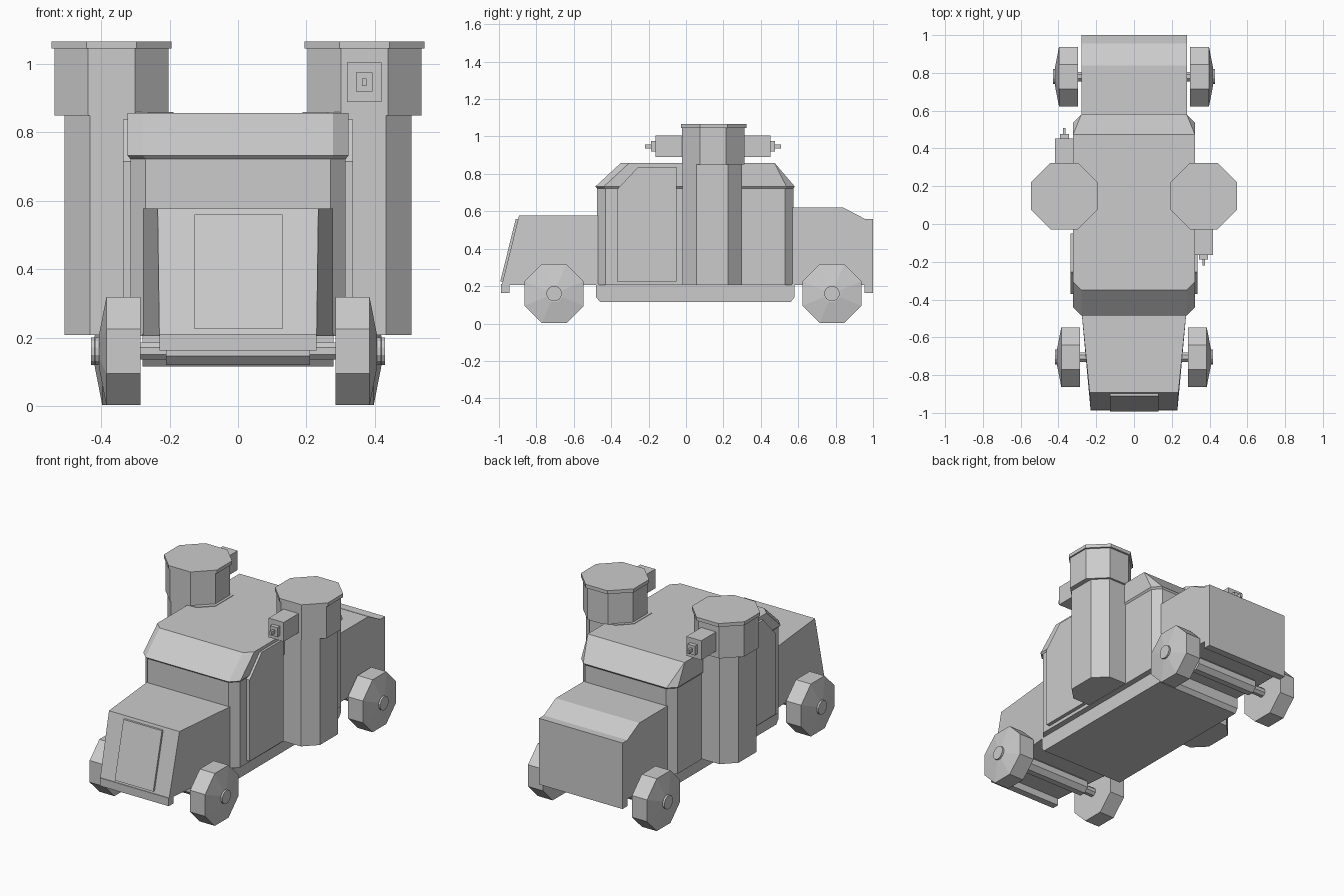
import bpy, bmesh, math
from mathutils import Vector

cube = bpy.data.objects.get("Cube")
if cube:
    bpy.data.objects.remove(cube, do_unlink=True)

grey = bpy.data.materials.new("armour_grey")
grey.use_nodes = True
GREY = (0.6, 0.6, 0.6, 1)
grey.diffuse_color = GREY
grey.node_tree.nodes["Principled BSDF"].inputs["Base Color"].default_value = GREY


def loft(name, rings):
    """Closed flat-faced solid through matching rings of points."""
    bm = bmesh.new()
    loops = [[bm.verts.new(p) for p in ring] for ring in rings]
    n = len(loops[0])
    for a, b in zip(loops, loops[1:]):
        for i in range(n):
            j = (i + 1) % n
            bm.faces.new((a[i], a[j], b[j], b[i]))
    bm.faces.new(loops[0])
    bm.faces.new(loops[-1])
    bmesh.ops.remove_doubles(bm, verts=bm.verts, dist=1e-4)
    bmesh.ops.recalc_face_normals(bm, faces=bm.faces)
    mesh = bpy.data.meshes.new(name)
    bm.to_mesh(mesh)
    bm.free()
    mesh.materials.append(grey)
    obj = bpy.data.objects.new(name, mesh)
    bpy.context.collection.objects.link(obj)
    return obj


def side_profile(name, profile, x0, x1):
    """Extrude a (y, z) profile across x."""
    return loft(name, [[(x, y, z) for y, z in profile] for x in (x0, x1)])


def box(name, x, y, z):
    return side_profile(name, [(y[0], z[0]), (y[1], z[0]), (y[1], z[1]), (y[0], z[1])], *x)


def plan(w, front, back, z, cf, cb):
    """Rectangle in plan with cut front and back corners."""
    return [(-w + cf, front, z), (w - cf, front, z), (w, front + cf, z), (w, back - cb, z),
            (w - cb, back, z), (-w + cb, back, z), (-w, back - cb, z), (-w, front + cf, z)]


def octagon(cx, cy, half, cut, z):
    return [(cx + x, cy + y, z) for x, y, _ in plan(half, -half, half, 0, cut, cut)]


def lathe_x(name, cy, cz, steps, sides=8):
    """Faceted solid around an x axis; steps are (x, apothem)."""
    rings = []
    for x, r in steps:
        r /= math.cos(math.pi / sides)
        angles = [(k + 0.5) * math.tau / sides for k in range(sides)]
        rings.append([(x, cy + r * math.cos(a), cz + r * math.sin(a)) for a in angles])
    return loft(name, rings)


# Armoured cabin with overhanging sloped visor
loft("cabin", [
    plan(0.315, -0.475, 0.575, 0.205, 0.045, 0.045),
    plan(0.315, -0.475, 0.575, 0.722, 0.045, 0.045),
    plan(0.323, -0.485, 0.582, 0.732, 0.045, 0.045),
    plan(0.323, -0.350, 0.475, 0.857, 0.045, 0.001),
])

# Lower hull with bevelled ends
side_profile("lower_hull", [(-0.46, 0.115), (0.56, 0.115), (0.58, 0.14), (0.58, 0.21),
                            (-0.48, 0.21), (-0.48, 0.14)], -0.28, 0.28)

# Tapering bonnet, made from its rear and front outlines
rear = [(-0.277, -0.47, 0.205), (0.277, -0.47, 0.205), (0.277, -0.47, 0.577), (-0.277, -0.47, 0.577)]
nose = [(-0.23, -0.985, 0.205), (0.23, -0.985, 0.205), (0.235, -0.893, 0.577), (-0.235, -0.893, 0.577)]
loft("bonnet", [rear, nose])
box("front_bumper", (-0.23, 0.23), (-0.988, -0.945), (0.162, 0.21))

# Radiator plate lying on the sloped nose
side_profile("radiator_plate", [(-0.975, 0.225), (-0.993, 0.225), (-0.91, 0.56), (-0.89, 0.56)],
             -0.127, 0.13)

# Rear compartment
side_profile("rear_compartment", [(0.57, 0.205), (1.0, 0.205), (1.0, 0.56), (0.955, 0.56),
                                  (0.84, 0.62), (0.57, 0.62)], -0.277, 0.28)
box("rear_bumper", (-0.277, 0.28), (0.955, 1.0), (0.162, 0.21))

for side, s in (("left", 1), ("right", -1)):
    # Door panels with a cut upper front corner
    side_profile(side + "_door", [(-0.37, 0.225), (-0.05, 0.225), (-0.05, 0.838),
                                  (-0.255, 0.838), (-0.37, 0.715)], s * 0.30, s * 0.337)

    # Side towers
    loft(side + "_tower_column", [octagon(s * 0.348, 0.14, 0.16, 0.075, z) for z in (0.207, 0.86)])
    loft(side + "_tower_drum", [octagon(s * 0.37, 0.145, 0.167, 0.098, z) for z in (0.85, 1.045)])
    loft(side + "_tower_cap", [octagon(s * 0.37, 0.148, 0.176, 0.103, z) for z in (1.045, 1.066)])

    # Gun: left one points forward, right one backward
    mid = Vector((s * 0.369, 0.145, 0.947))
    for part, w, h, start, end in (("mount", 0.05, 0.058, 0.12, 0.308),
                                   ("sleeve", 0.024, 0.028, 0.30, 0.332),
                                   ("barrel", 0.007, 0.011, 0.33, 0.364)):
        ys = sorted((mid.y - s * start, mid.y - s * end))
        box(f"{side}_gun_{part}", (mid.x - w, mid.x + w), ys, (mid.z - h, mid.z + h))

    # Wheels with conical outer faces and hub caps
    for end, y, x in (("front", -0.705, 0.285), ("rear", 0.78, 0.297)):
        lathe_x(f"{side}_{end}_wheel", y, 0.16,
                [(s * x, 0.158), (s * (x + 0.1), 0.158), (s * (x + 0.122), 0.045)])
        lathe_x(f"{side}_{end}_hub", y, 0.16, [(s * (x + 0.1), 0.04), (s * (x + 0.133), 0.04)], 12)

# Axles and their housings
for end, y in (("front", -0.705), ("rear", 0.78)):
    lathe_x(end + "_axle", y, 0.16, [(-0.3, 0.025), (0.3, 0.025)])
    lathe_x(end + "_axle_housing", y, 0.165, [(-0.21, 0.045), (0.21, 0.045)])
